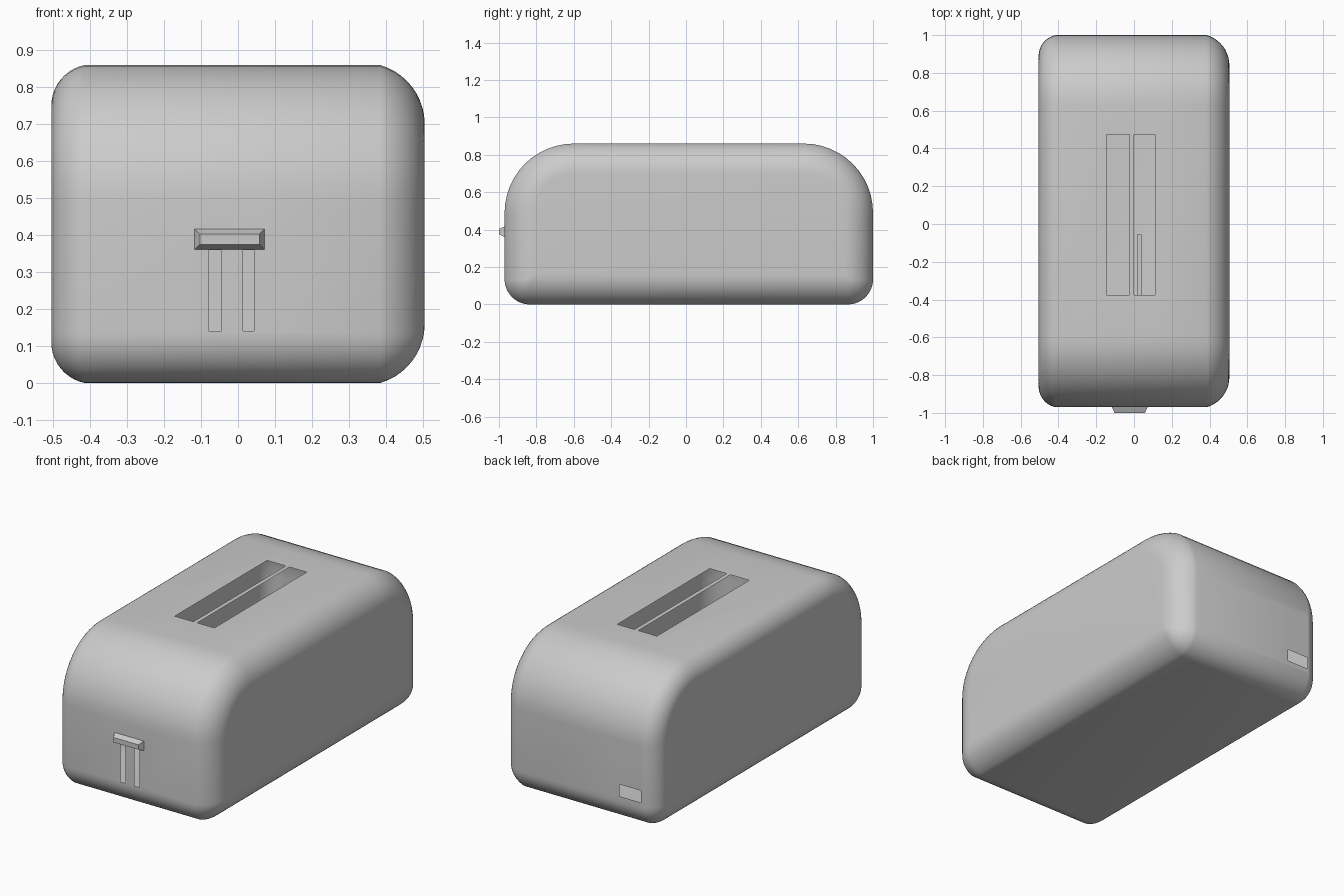
import bpy, bmesh, math
from mathutils import Vector

if "Cube" in bpy.data.objects:
    bpy.data.objects.remove(bpy.data.objects["Cube"])

grey = bpy.data.materials.new("light_grey")
grey.diffuse_color = (0.6, 0.6, 0.6, 1)
grey.use_nodes = True
grey.node_tree.nodes["Principled BSDF"].inputs["Base Color"].default_value = grey.diffuse_color

Y0, Y1, Z0, Z1 = -0.97, 1.0, 0.0, 0.86   # casing extents
R_TOP, R_BOTTOM = 0.37, 0.135            # profile corner radii


def finish(bm, name, angle=35):
    mesh = bpy.data.meshes.new(name)
    bm.to_mesh(mesh)
    bm.free()
    obj = bpy.data.objects.new(name, mesh)
    bpy.context.collection.objects.link(obj)
    mesh.materials.append(grey)
    bpy.ops.object.select_all(action='DESELECT')
    obj.select_set(True)
    bpy.context.view_layer.objects.active = obj
    bpy.ops.object.shade_smooth_by_angle(angle=math.radians(angle))
    return obj


def profile(inset, steps=12):
    """Rounded side outline shrunk by inset, as (y, z) points."""
    pts = []
    corners = [(Y1, Z1, -1, -1, R_TOP, 0), (Y0, Z1, 1, -1, R_TOP, 90),
               (Y0, Z0, 1, 1, R_BOTTOM, 180), (Y1, Z0, -1, 1, R_BOTTOM, 270)]
    for y, z, sy, sz, radius, start in corners:
        r = max(radius - inset, 0.02)
        cy, cz = y + sy * (inset + r), z + sz * (inset + r)
        for i in range(steps + 1):
            a = math.radians(start + 90 * i / steps)
            pts.append((cy + r * math.cos(a), cz + r * math.sin(a)))
    return pts


def edge_rings(x_edge, width, depth, sign, steps=10):
    """(x, inset) pairs along the rounded side edge, flat side first."""
    r = (width ** 2 + depth ** 2) / (2 * width)
    end = math.asin(min(1, depth / r))
    rings = []
    for i in range(steps + 1):
        a = end * i / steps
        rings.append((x_edge - sign * r * (1 - math.cos(a)), depth - r * math.sin(a)))
    return rings


def cut_hole(bm, normal, low, high):
    """Open a rectangular hole in the flat wall facing the given normal."""
    normal, low, high = Vector(normal), Vector(low), Vector(high)
    axes = [i for i in range(3) if abs(normal[i]) < 0.5]

    def wall():
        found = []
        for f in bm.faces:
            if f.normal.dot(normal) > 0.999 and all(
                    min(v.co[i] for v in f.verts) < (low[i] + high[i]) / 2 <
                    max(v.co[i] for v in f.verts) for i in axes):
                found.append(f)
        return found

    for i in axes:
        for limit in (low[i], high[i]):
            point, direction = Vector(), Vector()
            point[i], direction[i] = limit, 1
            faces = wall()
            geom = faces + list({e for f in faces for e in f.edges}) \
                + list({v for f in faces for v in f.verts})
            bmesh.ops.bisect_plane(bm, geom=geom, plane_co=point, plane_no=direction)
            bm.normal_update()
    bmesh.ops.delete(bm, geom=wall(), context='FACES')


# Casing: hollow shell lofted across x, with a softer right edge
bm = bmesh.new()
rings = edge_rings(-0.505, 0.09, 0.11, -1) + edge_rings(0.505, 0.12, 0.16, 1)[::-1]
loops = [[bm.verts.new((x, y, z)) for y, z in profile(d)] for x, d in rings]
n = len(loops[0])
for a, b in zip(loops, loops[1:]):
    for i in range(n):
        j = (i + 1) % n
        bm.faces.new((a[i], a[j], b[j], b[i]))
bm.faces.new(loops[0])
bm.faces.new(loops[-1])
bmesh.ops.recalc_face_normals(bm, faces=bm.faces)
bm.normal_update()

# Bread slots, lever tracks and cord opening
for x0, x1 in ((-0.145, -0.025), (0.0, 0.11)):
    cut_hole(bm, (0, 0, 1), (x0, -0.375, 0), (x1, 0.475, 0))
for x0, x1 in ((-0.08, -0.045), (0.013, 0.043)):
    cut_hole(bm, (0, -1, 0), (x0, 0, 0.14), (x1, 0, 0.38))
cut_hole(bm, (0, 1, 0), (-0.41, 0, 0.16), (-0.27, 0, 0.23))
finish(bm, "casing")


def box(name, low, high, taper=0.0):
    """Box whose front (-y) face is pulled in by taper."""
    bm = bmesh.new()
    bmesh.ops.create_cube(bm, size=1)
    for v in bm.verts:
        front = v.co.y < 0
        for i in range(3):
            pull = taper if front and i != 1 else 0
            v.co[i] = low[i] + pull if v.co[i] < 0 else high[i] - pull
    return finish(bm, name, 20)


# Lever knob and the arm reaching inside
box("lever_knob", (-0.118, -1.0, 0.36), (0.073, -0.968, 0.418), 0.015)
box("lever_arm", (0.015, -0.969, 0.375), (0.04, -0.055, 0.405))
